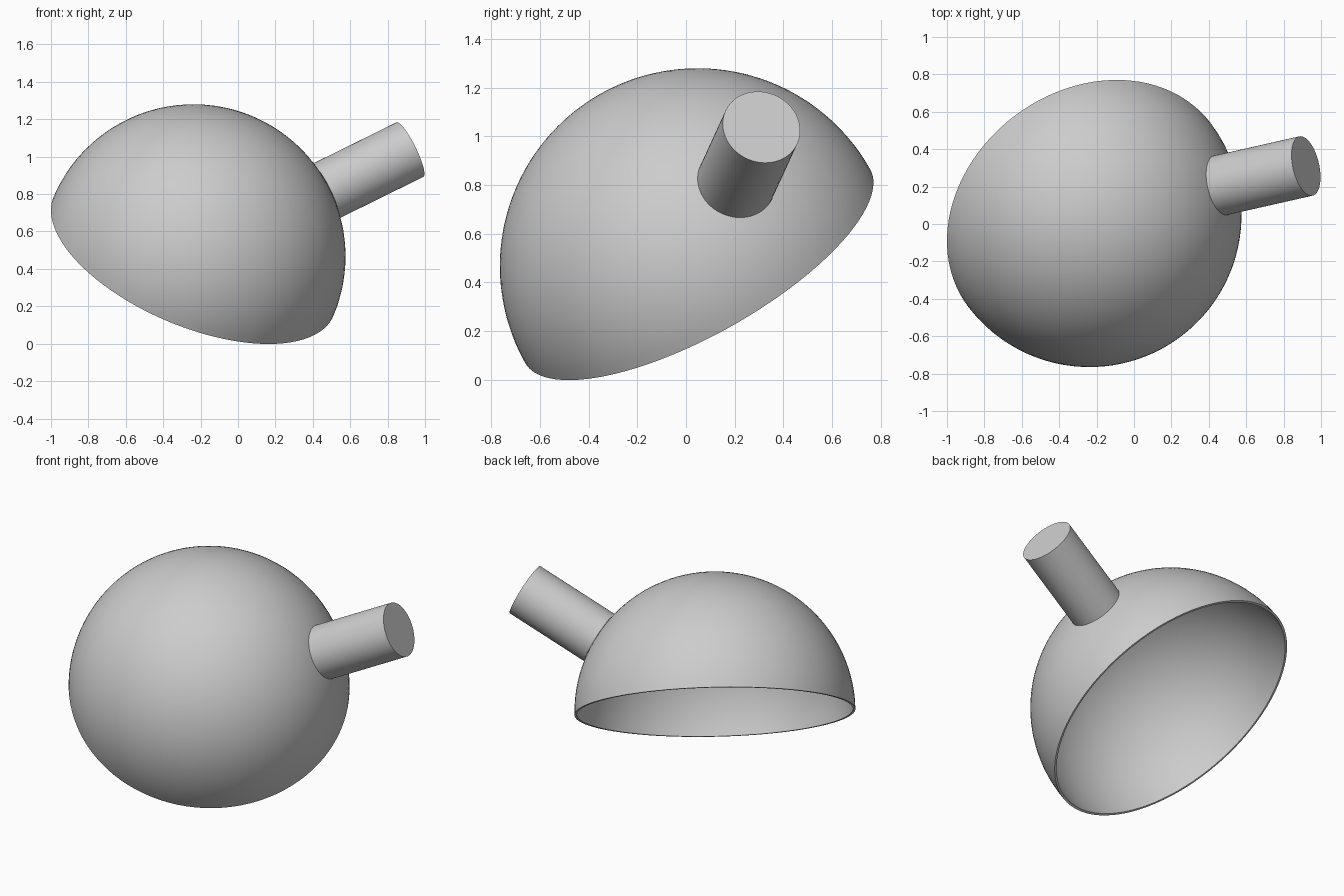
import bpy, bmesh, math
from mathutils import Vector, Matrix

if "Cube" in bpy.data.objects:
    bpy.data.objects.remove(bpy.data.objects["Cube"])

R, WALL = 0.813, 0.014
CENTRE = Vector((-0.238, 0.048, 0.467))
BOWL_AXIS = Vector((0.349, -0.46, 0.819)).normalized()
HANDLE_AXIS = Vector((0.879, 0.199, 0.4335)).normalized()
HANDLE_R, HANDLE_START, HANDLE_END = 0.1625, 0.798, 1.317

grey = bpy.data.materials.new("light_grey")
grey.diffuse_color = (0.604, 0.604, 0.604, 1)
grey.use_nodes = True
grey.node_tree.nodes["Principled BSDF"].inputs["Base Color"].default_value = grey.diffuse_color


def finish(bm, name, axis):
    """Point local z along axis, place at the bowl centre, shade smooth."""
    bmesh.ops.recalc_face_normals(bm, faces=bm.faces)
    mesh = bpy.data.meshes.new(name)
    turn = Vector((0, 0, 1)).rotation_difference(axis).to_matrix().to_4x4()
    bm.transform(Matrix.Translation(CENTRE) @ turn)
    bm.to_mesh(mesh)
    bm.free()
    mesh.materials.append(grey)
    ob = bpy.data.objects.new(name, mesh)
    bpy.context.collection.objects.link(ob)
    bpy.ops.object.select_all(action='DESELECT')
    ob.select_set(True)
    bpy.context.view_layer.objects.active = ob
    bpy.ops.object.shade_smooth_by_angle(angle=math.radians(35))


# Hemispherical bowl: outer and inner arcs joined at a flat rim, revolved
N = 32
arc = [i / N * math.pi / 2 for i in range(N + 1)]
profile = [(R * math.sin(a), R * math.cos(a)) for a in arc]
profile += [((R - WALL) * math.sin(a), (R - WALL) * math.cos(a)) for a in reversed(arc)]
bm = bmesh.new()
vs = [bm.verts.new((x, 0, z)) for x, z in profile]
es = [bm.edges.new(p) for p in zip(vs, vs[1:])]
bmesh.ops.spin(bm, geom=vs + es, cent=(0, 0, 0), axis=(0, 0, 1),
               angle=math.tau, steps=96, use_merge=False)
bmesh.ops.remove_doubles(bm, verts=bm.verts, dist=0.0005)
finish(bm, "bowl", BOWL_AXIS)

# Solid round handle standing radially on the bowl
bm = bmesh.new()
bmesh.ops.create_cone(bm, cap_ends=True, segments=64, radius1=HANDLE_R, radius2=HANDLE_R,
                      depth=HANDLE_END - HANDLE_START,
                      matrix=Matrix.Translation((0, 0, (HANDLE_START + HANDLE_END) / 2)))
finish(bm, "handle", HANDLE_AXIS)
